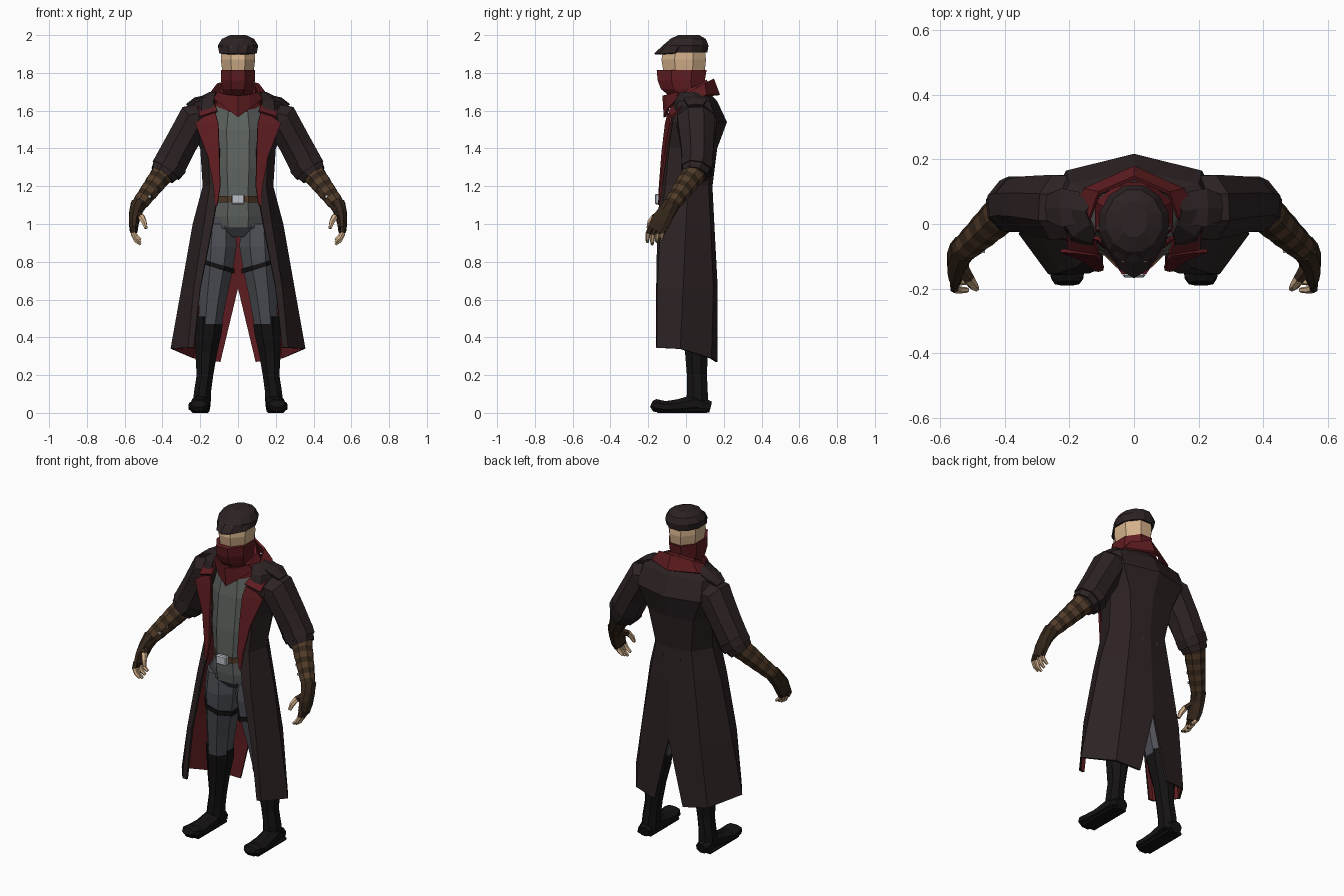
import bpy, bmesh, math
from mathutils import Vector

def material(name, r, g, b):
    m = bpy.data.materials.new(name)
    m.diffuse_color = (r, g, b, 1)
    return m

COAT = material("coat_cloth", .026, .016, .017)
RED = material("red_cloth", .115, .012, .015)
SKIN = material("skin", .66, .44, .26)
SHIRT = material("shirt_cloth", .11, .125, .115)
PANTS = material("trouser_cloth", .075, .08, .095)
BLACK = material("boot_leather", .007, .006, .006)
BROWN = material("wrap_light", .085, .045, .022)
GLOVE = material("glove_leather", .035, .02, .011)
STEEL = material("steel", .5, .53, .57)

def finish(name, bm, mats, mirror, thick=0, recalc=True):
    if recalc:
        bmesh.ops.recalc_face_normals(bm, faces=bm.faces)
    me = bpy.data.meshes.new(name)
    bm.to_mesh(me)
    bm.free()
    ob = bpy.data.objects.new(name, me)
    bpy.context.collection.objects.link(ob)
    for m in mats:
        me.materials.append(m)
    if mirror:
        ob.modifiers.new("Mirror", "MIRROR")
    if thick:
        s = ob.modifiers.new("Solidify", "SOLIDIFY")
        s.thickness, s.offset = thick, -1
        s.material_offset = len(mats) - 1
    return ob

def loft(name, rows, mats, n=8, ref=(0, 1, 0), flat=True, mirror=False, tilt=(0, 0)):
    """Rows are (x, y, z, half width, half depth); rings are level, or follow the path."""
    bm = bmesh.new()
    pts = [Vector(r[:3]) for r in rows]
    k = 1 / math.cos(math.pi / n)
    rings = []
    for i, r in enumerate(rows):
        t = pts[min(i + 1, len(pts) - 1)] - pts[max(i - 1, 0)]
        t = Vector((0, 0, 1)) if flat else t.normalized()
        u = Vector(ref)
        u = (u - t * t.dot(u)).normalized()
        v = u.cross(t)
        ring = []
        for j in range(n):
            a = math.tau * (j + .5) / n
            d = v * (r[3] * k * math.cos(a)) + u * (r[4] * k * math.sin(a))
            d.z += tilt[0] * d.x + tilt[1] * d.y
            ring.append(bm.verts.new(pts[i] + d))
        rings.append(ring)
    for i in range(len(rings) - 1):
        for j in range(n):
            q = (j + 1) % n
            f = bm.faces.new((rings[i][j], rings[i][q], rings[i + 1][q], rings[i + 1][j]))
            f.material_index = i % len(mats)
    bm.faces.new(rings[0])
    bm.faces.new(rings[-1])
    return finish(name, bm, mats, mirror)

def sheet(name, rows, mats, thick=.012):
    """Mirrored cloth panel; rows run top to bottom, points from front to back."""
    bm = bmesh.new()
    g = [[bm.verts.new(p) for p in r] for r in rows]
    for a, b in zip(g, g[1:]):
        for c in range(len(a) - 1):
            bm.faces.new((a[c], b[c], b[c + 1], a[c + 1]))
    return finish(name, bm, mats, True, thick, False)

def block(name, loc, size, mat, mirror=False, bevel=0):
    bm = bmesh.new()
    bmesh.ops.create_cube(bm, size=1)
    for v in bm.verts:
        v.co = Vector(a * b for a, b in zip(v.co, size)) + Vector(loc)
    if bevel:
        bmesh.ops.bevel(bm, geom=bm.edges[:], offset=bevel, segments=1, affect="EDGES")
    return finish(name, bm, [mat], mirror)

# Head, face mask and flat cap
loft("head", [(0, .01, 1.66, .06, .06), (0, 0, 1.74, .07, .08), (0, -.01, 1.8, .082, .108),
              (0, -.012, 1.87, .091, .118), (0, -.01, 1.94, .088, .108)], [SKIN], 8)
loft("face_mask", [(0, 0, 1.67, .07, .08), (0, -.018, 1.715, .083, .115),
                   (0, -.025, 1.76, .09, .125), (0, -.023, 1.815, .091, .132)], [RED], 8)
loft("cap", [(0, -.005, 1.907, .1, .118), (0, .003, 1.945, .107, .116),
             (0, .01, 1.98, .085, .095), (0, .015, 2.0, .042, .055)], [COAT], 12)
sheet("cap_peak", [[(0, -.075, 1.985), (.045, -.07, 1.975), (.085, -.03, 1.96)],
                   [(0, -.12, 1.948), (.055, -.105, 1.945), (.104, -.04, 1.935)],
                   [(0, -.168, 1.903), (.045, -.14, 1.902), (.1, -.06, 1.905)]], [COAT], .01)

# Neck scarf and turned-up collar
loft("scarf", [(0, .025, 1.65, .12, .105), (0, .01, 1.71, .09, .1)], [RED], 8, tilt=(0, .55))
sheet("scarf_point", [[(0, -.125, 1.68), (.06, -.1, 1.685), (.11, -.05, 1.7)],
                      [(0, -.118, 1.565), (.06, -.1, 1.61), (.13, -.045, 1.665)]], [RED])
sheet("collar", [[(.11, -.095, 1.6), (.145, 0, 1.69), (.11, .1, 1.745), (0, .148, 1.77)],
                 [(.205, -.08, 1.57), (.21, 0, 1.645), (.155, .11, 1.685), (0, .18, 1.685)]], [RED])

# Shirt, belt and buckle
loft("shirt", [(0, 0, .98, .125, .115), (0, 0, 1.04, .135, .125), (0, 0, 1.13, .125, .128),
               (0, 0, 1.3, .14, .122), (0, .01, 1.5, .145, .11), (0, .02, 1.66, .11, .085)], [SHIRT], 8)
loft("belt", [(0, 0, 1.115, .132, .135), (0, 0, 1.148, .132, .135)], [BROWN], 8)
block("belt_buckle", (0, -.15, 1.132), (.07, .03, .056), STEEL, bevel=.006)

# Long coat with red lining and a slit at the back
levels = [
    (1.70, (.12, -.03), (.135, 0), (.15, .04), (.1, .1), (0, .12)),
    (1.65, (.13, -.06), (.19, -.04), (.245, .05), (.2, .125), (0, .165)),
    (1.54, (.12, -.085), (.2, -.07), (.27, .05), (.21, .165), (0, .217)),
    (1.4, (.1, -.11), (.16, -.09), (.2, .04), (.15, .145), (0, .165)),
    (1.2, (.1, -.135), (.15, -.11), (.187, .01), (.12, .12), (0, .14)),
    (1.0, (.135, -.152), (.18, -.135), (.24, 0), (.15, .13), (0, .15)),
    (.66, (.2, -.158), (.235, -.152), (.3, -.015), (.2, .145), (0, .168))]
coat_rows = [[(x, y, l[0]) for x, y in l[1:]] for l in levels]
coat_rows.append([(.235, -.158, .345), (.265, -.155, .345), (.357, -.03, .34), (.24, .135, .29), (.095, .168, .27)])
sheet("long_coat", coat_rows, [COAT, RED])
sheet("lapel", [[(.12, -.098, 1.59), (.18, -.09, 1.57)], [(.105, -.112, 1.53), (.228, -.088, 1.535)],
                [(.1, -.13, 1.38), (.16, -.115, 1.36)], [(.095, -.144, 1.2), (.13, -.138, 1.2)],
                [(.11, -.148, 1.1), (.12, -.146, 1.1)]], [RED])
sheet("shoulder_strap", [[(.17, 0, 1.675), (.16, .05, 1.685), (.17, .1, 1.675)],
                         [(.225, -.01, 1.662), (.23, .05, 1.67), (.225, .11, 1.662)],
                         [(.27, .01, 1.63), (.275, .05, 1.635), (.27, .09, 1.63)]], [COAT], .015)

# Sleeves with turned cuffs
loft("sleeve", [(.15, .05, 1.56, .085, .095), (.232, .052, 1.55, .092, .1), (.305, .06, 1.42, .085, .088),
                (.36, .06, 1.315, .088, .08), (.4, .047, 1.26, .068, .068)], [COAT], 8, flat=False, mirror=True)
loft("sleeve_cuff", [(.352, .062, 1.325, .09, .085), (.38, .055, 1.285, .085, .08)],
     [COAT], 8, flat=False, mirror=True)

# Forearm wraps in alternating bands, with studs
a, b = Vector((.385, .055, 1.285)), Vector((.534, -.085, 1.09))
wraps = []
for i in range(10):
    t = i / 9
    p, r = a.lerp(b, t), .059 - .022 * t + .002 * (i % 2)
    wraps.append((*p, r, r))
loft("forearm_wraps", wraps, [GLOVE, BROWN], 8, flat=False, mirror=True)
for i in range(3):
    p = a.lerp(b, .3 + .2 * i)
    block("wrap_stud", (p.x - .022, p.y - .04, p.z - .005), (.014,) * 3, STEEL, True)

# Gloved hand, fingers and thumb
loft("glove", [(.527, -.075, 1.105, .04, .042), (.543, -.105, 1.06, .033, .045),
               (.551, -.135, 1.01, .026, .052), (.552, -.158, .965, .02, .046)],
     [GLOVE], 8, flat=False, mirror=True)
for i in range(4):
    y, z = -.2 + .025 * i, .012 * abs(i - 1)
    loft("finger", [(.555, y + .015, .985, .013, .012), (.555, y, .945 + z / 2, .012, .012),
                    (.54, y - .004, .912 + z, .011, .01), (.515, y - .004, .892 + z, .007, .007)],
         [GLOVE, SKIN, SKIN], 6, flat=False, mirror=True)
loft("thumb", [(.535, -.13, 1.05, .02, .022), (.51, -.17, 1.035, .016, .016),
               (.497, -.19, 1.01, .013, .013), (.487, -.2, .977, .008, .008)],
     [GLOVE, SKIN, SKIN], 6, flat=False, mirror=True)

# Trousers and thigh straps
loft("hips", [(0, .02, .93, .06, .08), (0, .01, .98, .17, .112), (0, .005, 1.05, .15, .115)], [PANTS], 8)
loft("trouser_leg", [(.1, .01, 1.0, .085, .1), (.103, .01, .88, .095, .107), (.112, .015, .77, .087, .102),
                     (.134, .03, .6, .072, .085), (.147, .04, .47, .062, .072)], [PANTS], 8, mirror=True)
loft("thigh_strap", [(.112, .015, .765, .093, .109), (.111, .015, .79, .094, .11)],
     [BLACK], 8, mirror=True, tilt=(.3, 0))

# Tall boots
loft("boot_shaft", [(.193, .06, .03, .048, .06), (.188, .06, .11, .045, .055), (.175, .058, .2, .044, .053),
                    (.168, .055, .32, .058, .06), (.155, .05, .43, .07, .075), (.152, .045, .51, .072, .08)],
     [BLACK], 8, mirror=True)
loft("boot_foot", [(.195, .13, .03, .035, .03), (.196, .05, .05, .048, .05), (.2, -.04, .036, .05, .036),
                   (.205, -.11, .031, .057, .031), (.207, -.165, .04, .05, .034), (.207, -.183, .048, .038, .018)],
     [BLACK], 8, ref=(0, 0, 1), flat=False, mirror=True)
# Flat soles
block("boot_sole", (.2, -.02, .012), (.1, .28, .024), BLACK, True, .01)
